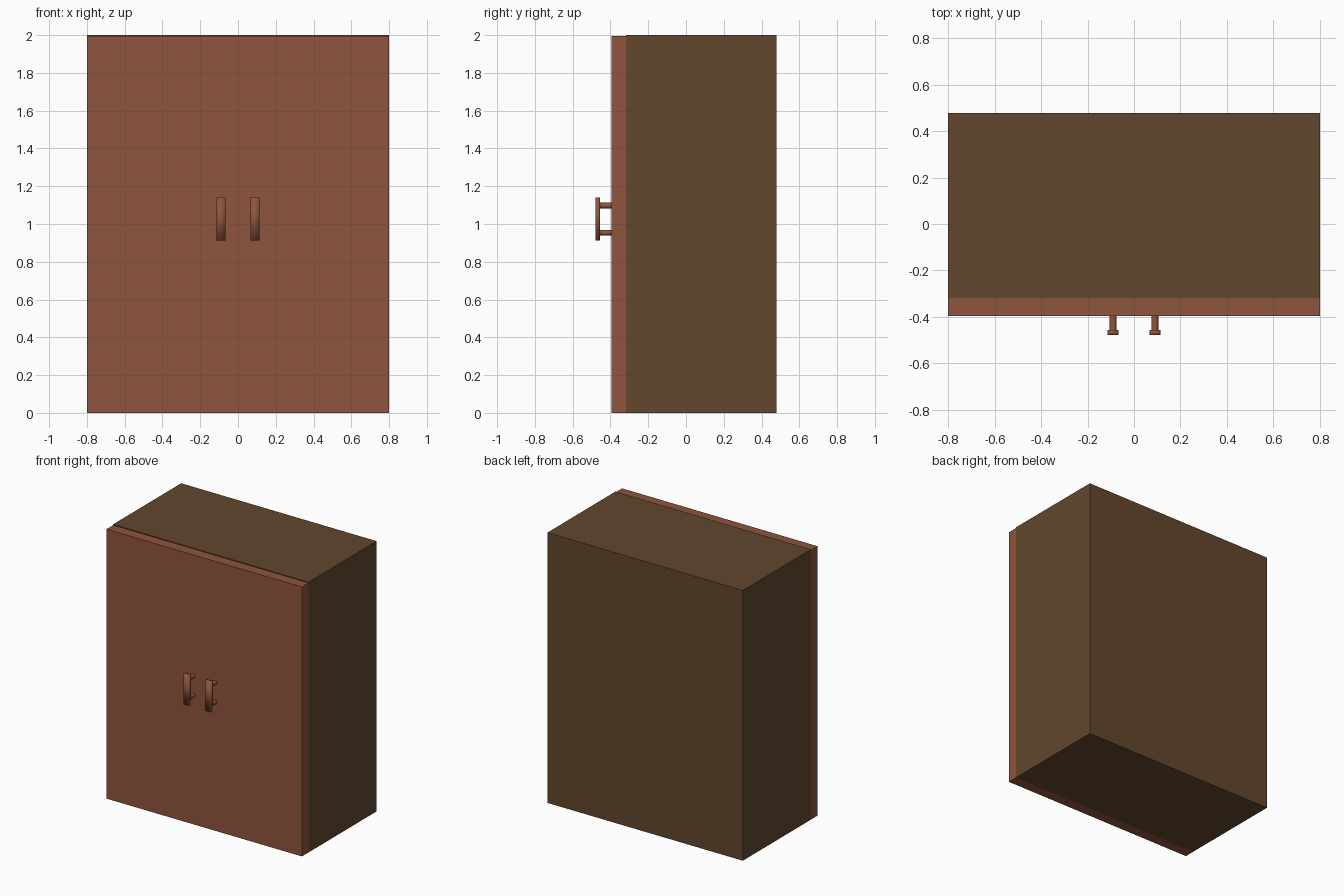
import bpy, bmesh, math
from mathutils import Matrix, Vector

if "Cube" in bpy.data.objects:
    bpy.data.objects.remove(bpy.data.objects["Cube"])


def srgb(r, g, b):
    def lin(c):
        c /= 255
        return c / 12.92 if c <= 0.04045 else ((c + 0.055) / 1.055) ** 2.4
    return (lin(r), lin(g), lin(b), 1.0)


def material(name, colour):
    mat = bpy.data.materials.new(name)
    mat.diffuse_color = colour
    mat.use_nodes = True
    mat.node_tree.nodes["Principled BSDF"].inputs["Base Color"].default_value = mat.diffuse_color
    return mat


dark_wood = material("dark_brown_wood", srgb(98, 71, 46))
red_wood = material("reddish_brown_wood", srgb(143, 85, 61))


def add_object(name, bm, mat, smooth=False):
    mesh = bpy.data.meshes.new(name)
    for face in bm.faces:
        face.smooth = smooth
    bm.to_mesh(mesh)
    bm.free()
    mesh.materials.append(mat)
    obj = bpy.data.objects.new(name, mesh)
    bpy.context.collection.objects.link(obj)
    return obj


def box(name, low, high, mat, smooth=False):
    low, high = Vector(low), Vector(high)
    bm = bmesh.new()
    size = Matrix.Diagonal((*(high - low), 1))
    bmesh.ops.create_cube(bm, size=1, matrix=Matrix.Translation((low + high) / 2) @ size)
    return add_object(name, bm, mat, smooth)


def post(name, x, z, y_front, y_back, radius, mat):
    bm = bmesh.new()
    place = Matrix.Translation((x, (y_front + y_back) / 2, z)) @ Matrix.Rotation(math.pi / 2, 4, 'X')
    bmesh.ops.create_cone(bm, cap_ends=True, segments=24, radius1=radius, radius2=radius,
                          depth=y_back - y_front, matrix=place)
    obj = add_object(name, bm, mat)
    bpy.context.view_layer.objects.active = obj
    obj.select_set(True)
    bpy.ops.object.shade_smooth_by_angle(angle=math.radians(40))
    obj.select_set(False)
    return obj


FRONT, DOOR_FRONT, BODY_FRONT, BACK = -0.478, -0.395, -0.318, 0.478
HANDLE_X, HANDLE_Z = 0.09, 1.026

# Cabinet body
box("cabinet_body", (-0.8, BODY_FRONT, 0), (0.8, BACK, 2), dark_wood)

for side, s in (("left", -1), ("right", 1)):
    # Door, slightly lower than the body, meeting its twin in the middle
    x0, x1 = sorted((0, 0.8 * s))
    box(f"{side}_door", (x0, DOOR_FRONT, 0), (x1, BODY_FRONT, 1.994), red_wood)

    # Handle grip, a softly shaded bar
    x = HANDLE_X * s
    box(f"{side}_handle_grip", (x - 0.0235, FRONT, HANDLE_Z - 0.113),
        (x + 0.0235, FRONT + 0.022, HANDLE_Z + 0.113), red_wood, smooth=True)

    # Round posts joining the grip to the door
    for level, dz in (("lower", -0.072), ("upper", 0.072)):
        post(f"{side}_handle_{level}_post", x, HANDLE_Z + dz, FRONT + 0.02, DOOR_FRONT + 0.005,
             0.015, red_wood)
